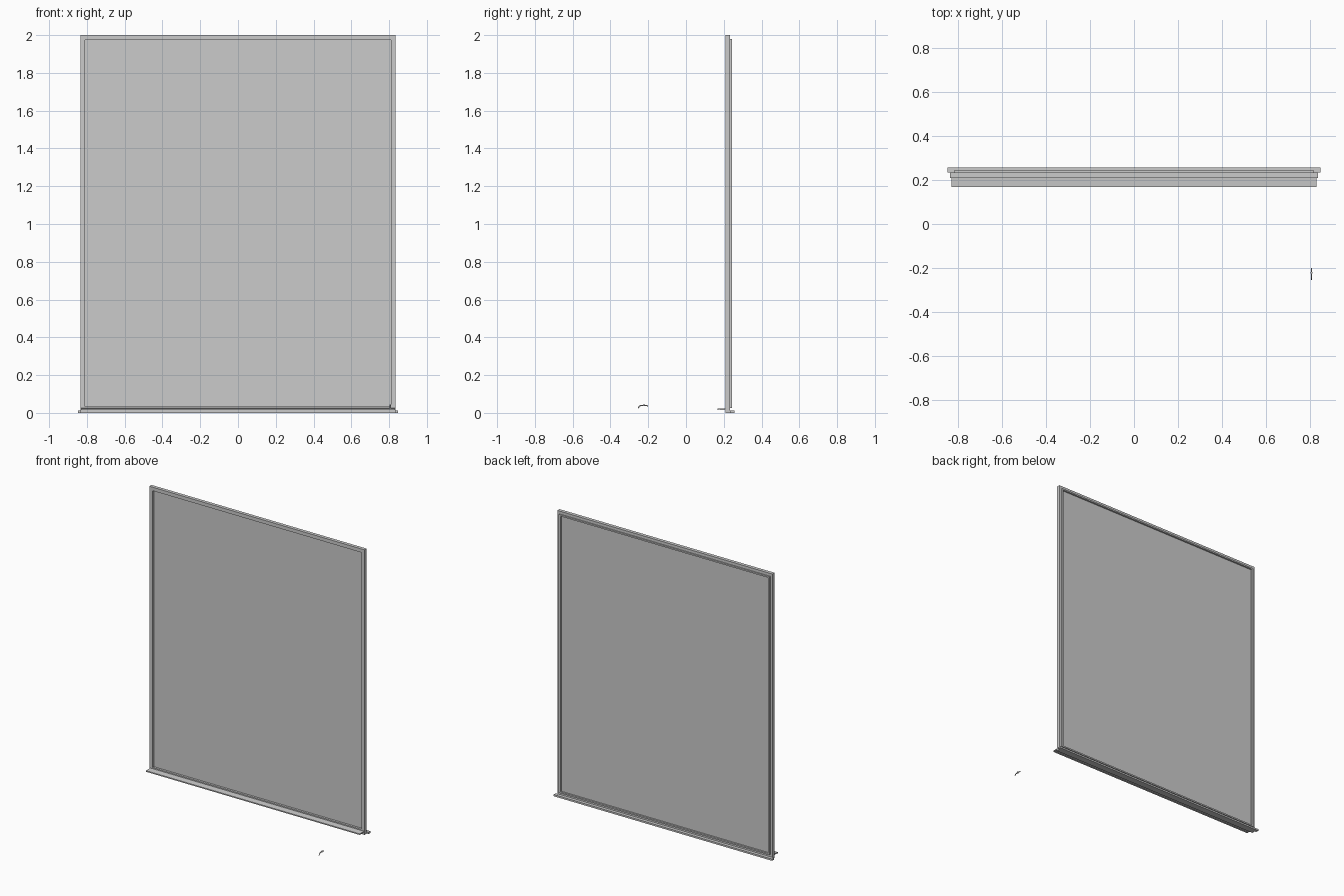
import bpy, bmesh

if "Cube" in bpy.data.objects:
    bpy.data.objects.remove(bpy.data.objects["Cube"])


def mesh_object(name, bm):
    bmesh.ops.recalc_face_normals(bm, faces=bm.faces)
    me = bpy.data.meshes.new(name)
    bm.to_mesh(me)
    bm.free()
    ob = bpy.data.objects.new(name, me)
    bpy.context.collection.objects.link(ob)
    return ob


def box(name, x0, x1, y0, y1, z0, z1):
    bm = bmesh.new()
    bmesh.ops.create_cube(bm, size=1)
    for v in bm.verts:
        v.co.x = x1 if v.co.x > 0 else x0
        v.co.y = y1 if v.co.y > 0 else y0
        v.co.z = z1 if v.co.z > 0 else z0
    return mesh_object(name, bm)


def frame(name, outer, inner, y0, y1):
    """Mitred rectangular ring; outer and inner are (half width, bottom, top)."""
    bm = bmesh.new()
    rings = []
    for (w, b, t), y in ((outer, y0), (inner, y0), (inner, y1), (outer, y1)):
        rings.append([bm.verts.new((x, y, z))
                      for x, z in ((-w, b), (w, b), (w, t), (-w, t))])
    for i in range(4):
        r, s = rings[i], rings[(i + 1) % 4]
        for j in range(4):
            k = (j + 1) % 4
            bm.faces.new((r[j], r[k], s[k], s[j]))
    return mesh_object(name, bm)


def extrude_x(name, profile, x0, x1):
    """Extrude a (y, z) profile along x."""
    bm = bmesh.new()
    f = bm.faces.new([bm.verts.new((x0, y, z)) for y, z in profile])
    new = bmesh.ops.extrude_face_region(bm, geom=[f])["geom"]
    bmesh.ops.translate(bm, vec=(x1 - x0, 0, 0),
                        verts=[v for v in new if isinstance(v, bmesh.types.BMVert)])
    return mesh_object(name, bm)


# Outer frame, narrower rear rim and glass
frame("outer_frame", (0.835, 0.012, 2.0), (0.81, 0.033, 1.975), 0.21, 0.234)
frame("rear_rim", (0.818, 0.026, 1.98), (0.806, 0.036, 1.97), 0.226, 0.243)
box("glass_pane", -0.808, 0.808, 0.225, 0.231, 0.03, 1.973)

# Sloping front sill with a down-turned lip
extrude_x("front_sill", [(0.167, 0.014), (0.172, 0.014), (0.173, 0.017), (0.215, 0.015),
                         (0.215, 0.025), (0.167, 0.022)], -0.83, 0.83)

# Wider rear sill, with a narrower tongue under the frame
box("rear_sill", -0.848, 0.848, 0.235, 0.257, 0.0, 0.012)
box("rear_sill_tongue", -0.835, 0.835, 0.21, 0.235, 0.0, 0.012)

# Small detached hooked handle: swept lever
cu = bpy.data.curves.new("handle_lever", "CURVE")
cu.dimensions = "3D"
cu.bevel_depth = 0.003
cu.bevel_resolution = 2
cu.resolution_u = 6
cu.use_fill_caps = True
path = [(-0.252, 0.025), (-0.247, 0.035), (-0.236, 0.039), (-0.222, 0.040), (-0.2, 0.037)]
sp = cu.splines.new("BEZIER")
sp.bezier_points.add(len(path) - 1)
for p, (y, z) in zip(sp.bezier_points, path):
    p.co = (0.806, y, z)
    p.handle_left_type = p.handle_right_type = "AUTO"
lever = bpy.data.objects.new("handle_lever", cu)
bpy.context.collection.objects.link(lever)

# Pivot boss on the lever
bpy.ops.mesh.primitive_cylinder_add(vertices=16, radius=0.005, depth=0.009,
                                    location=(0.806, -0.222, 0.040))
boss = bpy.context.object
boss.name = "handle_boss"
bpy.ops.object.shade_smooth_by_angle()
